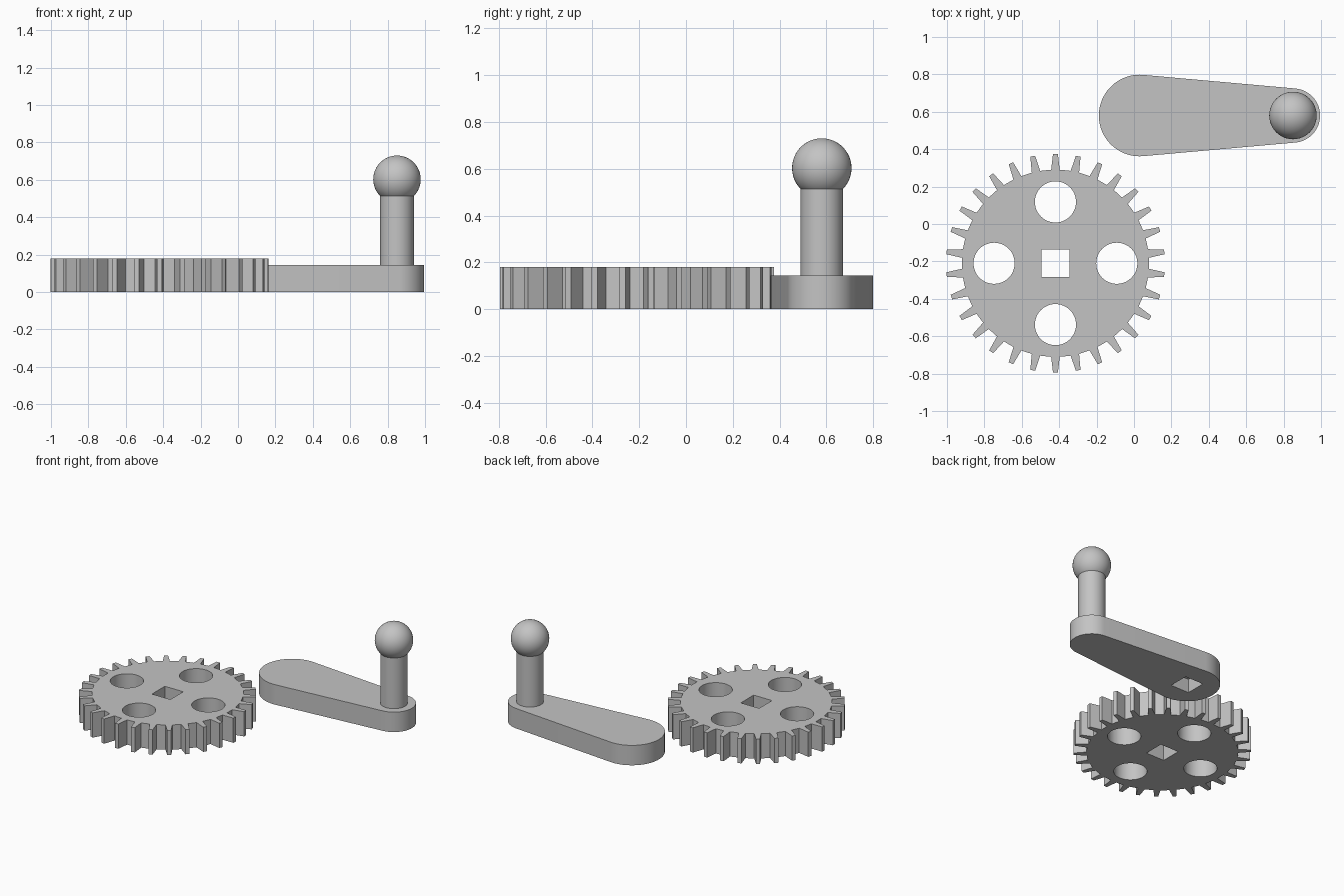
import bpy, bmesh
from math import sin, cos, pi, acos, radians
from mathutils import Matrix, Vector

cube = bpy.data.objects.get("Cube")
if cube:
    bpy.data.objects.remove(cube)

GEAR = Vector((-0.42, -0.21, 0))
HUB = Vector((0.03, 0.58, 0))
KNOB = Vector((0.85, 0.58, 0))

grey = bpy.data.materials.new("plain grey")
grey.use_nodes = True
colour = (0.55, 0.55, 0.55, 1)
grey.diffuse_color = colour
grey.node_tree.nodes["Principled BSDF"].inputs["Base Color"].default_value = colour


def make_object(name, bm):
    bmesh.ops.recalc_face_normals(bm, faces=bm.faces)
    mesh = bpy.data.meshes.new(name)
    bm.to_mesh(mesh)
    bm.free()
    mesh.materials.append(grey)
    obj = bpy.data.objects.new(name, mesh)
    bpy.context.collection.objects.link(obj)
    return obj


def prism(name, points, bottom, top):
    """Extrude a flat outline between two heights."""
    bm = bmesh.new()
    face = bm.faces.new([bm.verts.new((p[0], p[1], bottom)) for p in points])
    grown = bmesh.ops.extrude_face_region(bm, geom=[face])["geom"]
    verts = [v for v in grown if isinstance(v, bmesh.types.BMVert)]
    bmesh.ops.translate(bm, verts=verts, vec=(0, 0, top - bottom))
    return make_object(name, bm)


def arc(centre, radius, start, end, steps):
    angles = [start + (end - start) * i / steps for i in range(steps + 1)]
    return [(centre.x + radius * cos(a), centre.y + radius * sin(a)) for a in angles]


def square(centre, half):
    return [(centre.x + half * sx, centre.y + half * sy)
            for sx, sy in ((-1, -1), (1, -1), (1, 1), (-1, 1))]


def select_only(obj):
    bpy.ops.object.select_all(action='DESELECT')
    obj.select_set(True)
    bpy.context.view_layer.objects.active = obj


def cut(obj, cutter):
    mod = obj.modifiers.new("cut", 'BOOLEAN')
    mod.operation = 'DIFFERENCE'
    mod.solver = 'EXACT'
    mod.object = cutter
    select_only(obj)
    bpy.ops.object.modifier_apply(modifier=mod.name)
    bpy.data.objects.remove(cutter)


def smooth(obj):
    select_only(obj)
    bpy.ops.object.shade_smooth_by_angle(angle=radians(30))


# Gear wheel: tapered teeth around a round body
teeth, root, tip = 30, 0.5, 0.585
pitch = 2 * pi / teeth
outline = []
for i in range(teeth):
    a = pi / 2 + i * pitch
    for radius, half in ((root, -0.023), (tip, -0.013), (tip, 0.013), (root, 0.023)):
        outline.append((GEAR.x + radius * cos(a) - half * sin(a),
                        GEAR.y + radius * sin(a) + half * cos(a)))
    outline.append((GEAR.x + root * cos(a + pitch / 2),
                    GEAR.y + root * sin(a + pitch / 2)))
gear = prism("gear_wheel", outline, 0, 0.18)

# Square shaft hole and four round lightening holes
cut(gear, prism("cutter", square(GEAR, 0.074), -0.1, 0.3))
for i in range(4):
    a = i * pi / 2
    centre = GEAR + Vector((cos(a), sin(a), 0)) * 0.328
    cut(gear, prism("cutter", arc(centre, 0.11, 0, 2 * pi, 48)[:-1], -0.1, 0.3))
smooth(gear)

# Crank arm: two round ends joined by tangent sides, with a blind square socket
big, small = 0.218, 0.145
lean = acos((big - small) / (KNOB.x - HUB.x))
arm_outline = (arc(HUB, big, lean, 2 * pi - lean, 40)
               + arc(KNOB, small, -lean, lean, 32))
arm = prism("crank_arm", arm_outline, 0, 0.145)
cut(arm, prism("cutter", square(HUB, 0.074), -0.1, 0.1))
smooth(arm)

# Handle post standing on the narrow end
post = prism("handle_post", arc(KNOB, 0.09, 0, 2 * pi, 48)[:-1], 0.14, 0.53)
smooth(post)

# Ball knob on the post
bm = bmesh.new()
bmesh.ops.create_uvsphere(bm, u_segments=48, v_segments=24, radius=0.127,
                          matrix=Matrix.Translation(KNOB + Vector((0, 0, 0.603))))
smooth(make_object("ball_knob", bm))
